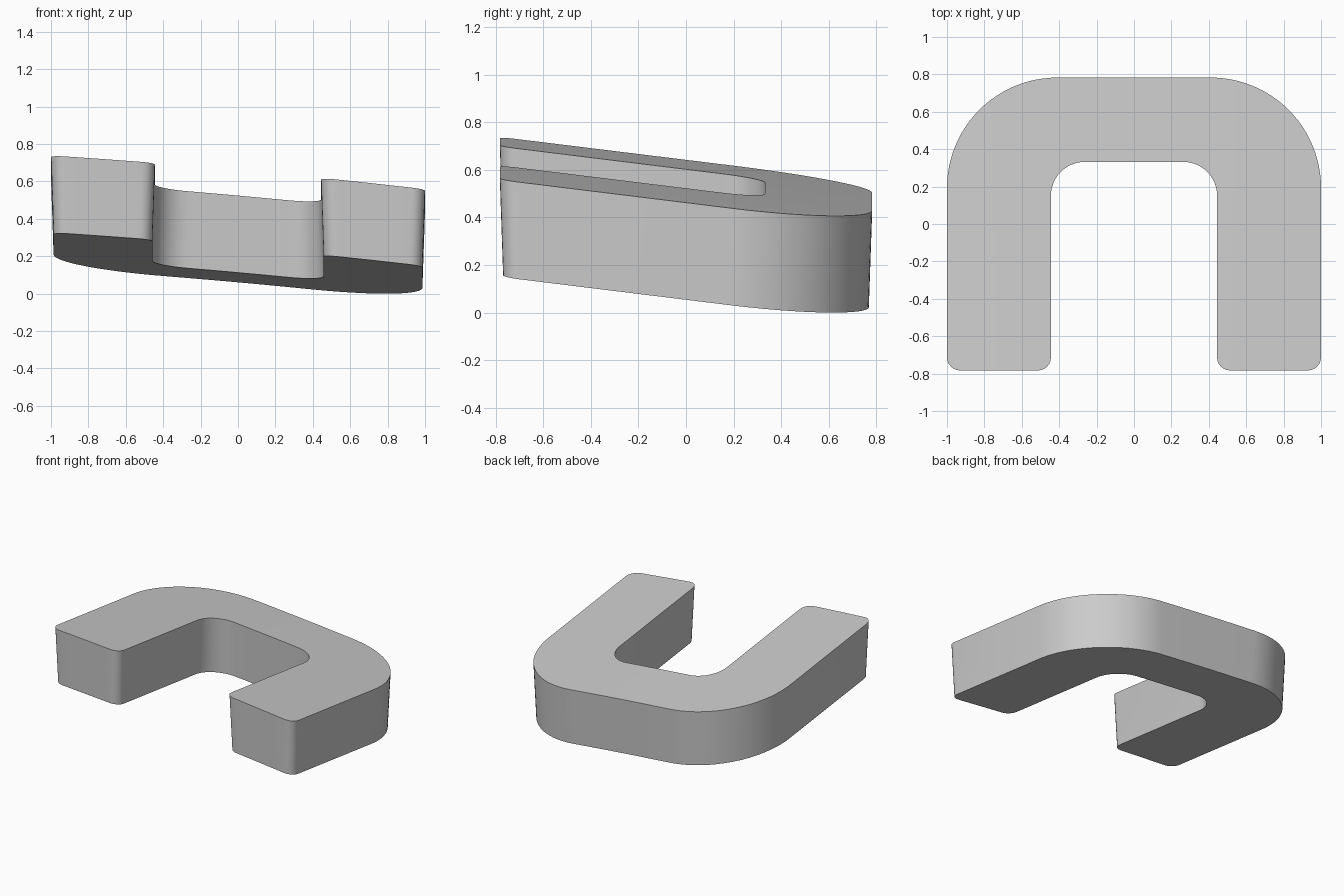
import bpy, bmesh
from math import sin, cos, pi
from mathutils import Vector

if "Cube" in bpy.data.objects:
    bpy.data.objects.remove(bpy.data.objects["Cube"], do_unlink=True)

THICK = 0.41
DRAFT = 0.014


def arc(cx, cy, r, start, end, steps):
    """Points on a circular corner, angles in quarter turns."""
    angles = [(start + (end - start) * i / steps) * pi / 2 for i in range(steps + 1)]
    return [(cx + r * cos(a), cy + r * sin(a)) for a in angles]


def outline(d):
    """Rounded U outline, pulled inwards by d."""
    out, inn, y = 1 - d, 0.444 + d, 0.783 - d
    tip, big, bay = 0.07, 0.59, 0.18 + d
    bay_y = 0.332 + d
    half = arc(inn - bay, bay_y - bay, bay, 1, 0, 12)
    half += arc(inn + tip, -y + tip, tip, 2, 3, 6)
    half += arc(out - tip, -y + tip, tip, 3, 4, 6)
    half += arc(out - big, y - big, big, 0, 1, 24)
    return half + [(-px, py) for px, py in reversed(half)]


# Slanted U block with slightly drafted walls
bm = bmesh.new()
top = [bm.verts.new((x, y, THICK)) for x, y in outline(0)]
bottom = [bm.verts.new((x, y, 0)) for x, y in outline(DRAFT)]
bm.faces.new(top)
bm.faces.new(list(reversed(bottom)))
for i in range(len(top)):
    j = (i + 1) % len(top)
    bm.faces.new((top[i], bottom[i], bottom[j], top[j]))

# Cross cuts let the block bow gently along x
for x in (-0.85, -0.7, -0.55, -0.15, 0, 0.15, 0.55, 0.7, 0.85):
    bmesh.ops.bisect_plane(bm, geom=bm.verts[:] + bm.edges[:] + bm.faces[:],
                           plane_co=Vector((x, 0, 0)), plane_no=Vector((1, 0, 0)))
for v in bm.verts:
    x, y = v.co.x, v.co.y
    v.co.z += 0.256 - 0.09 * x - 0.013 * x * x - 0.123 * (y + 0.78)
lowest = min(v.co.z for v in bm.verts)
bmesh.ops.translate(bm, verts=bm.verts, vec=(0, 0, -lowest))
bmesh.ops.recalc_face_normals(bm, faces=bm.faces)

mesh = bpy.data.meshes.new("u_block")
bm.to_mesh(mesh)
bm.free()
block = bpy.data.objects.new("u_block", mesh)
bpy.context.collection.objects.link(block)

# Plain light grey
grey = bpy.data.materials.new("light_grey")
grey.use_nodes = True
colour = (0.6, 0.6, 0.6, 1)
grey.diffuse_color = colour
grey.node_tree.nodes["Principled BSDF"].inputs["Base Color"].default_value = colour
mesh.materials.append(grey)

bpy.ops.object.select_all(action="DESELECT")
block.select_set(True)
bpy.context.view_layer.objects.active = block
bpy.ops.object.shade_smooth_by_angle(angle=pi / 6)
